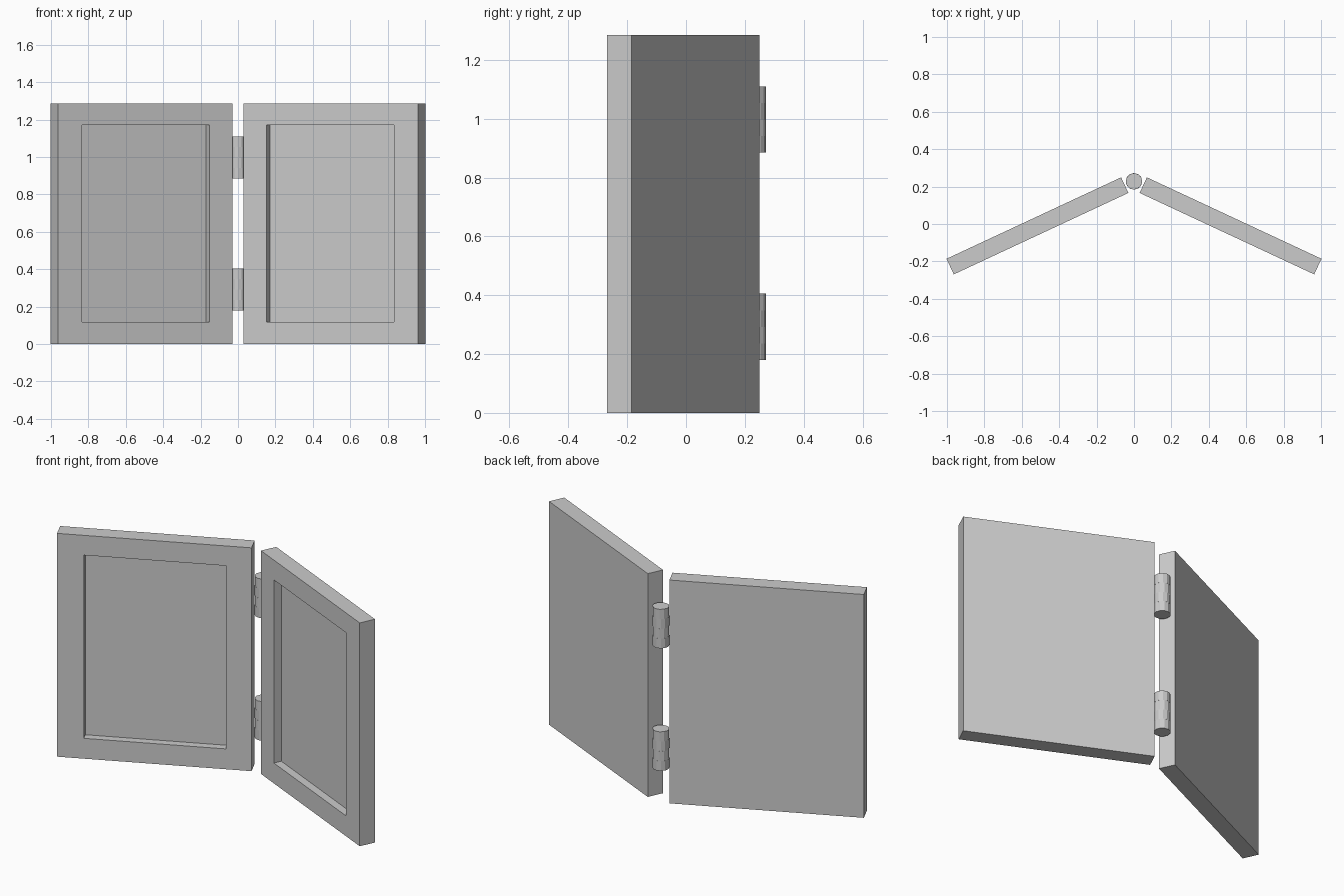
import bpy, bmesh, math
from mathutils import Matrix, Vector

if "Cube" in bpy.data.objects:
    bpy.data.objects.remove(bpy.data.objects["Cube"], do_unlink=True)

GREY = (0.6, 0.6, 0.6, 1)
mat = bpy.data.materials.new("plain grey")
mat.use_nodes = True
mat.diffuse_color = GREY
mat.node_tree.nodes["Principled BSDF"].inputs["Base Color"].default_value = GREY

WIDTH, DEPTH, HEIGHT = 1.03, 0.092, 1.285
SWING = math.radians(25)
PIVOT = Vector((0.03, 0.166, 0))     # front inner bottom corner of the left panel


def finish(bm, name):
    bmesh.ops.recalc_face_normals(bm, faces=bm.faces)
    mesh = bpy.data.meshes.new(name)
    bm.to_mesh(mesh)
    bm.free()
    mesh.materials.append(mat)
    obj = bpy.data.objects.new(name, mesh)
    bpy.context.collection.objects.link(obj)


def panel(name, side):
    """Slab with a recessed field in its front, swung about the inner corner."""
    bm = bmesh.new()
    bmesh.ops.create_cube(bm, size=1)
    bmesh.ops.scale(bm, vec=(WIDTH, DEPTH, HEIGHT), verts=bm.verts)
    bmesh.ops.translate(bm, vec=(WIDTH / 2, DEPTH / 2, HEIGHT / 2), verts=bm.verts)
    front = min(bm.faces, key=lambda f: f.calc_center_median().y)
    # Inset border, then fit the field and sink it
    bmesh.ops.inset_region(bm, faces=[front], thickness=0.1)
    mid = front.calc_center_median()
    for v in front.verts:
        v.co.x = 0.134 if v.co.x < mid.x else 0.888
        v.co.z = 0.117 if v.co.z < mid.z else 1.171
    field = bmesh.ops.extrude_face_region(bm, geom=[front])
    verts = [g for g in field["geom"] if isinstance(g, bmesh.types.BMVert)]
    bmesh.ops.translate(bm, vec=(0, 0.045, 0), verts=verts)
    if front.is_valid:
        bmesh.ops.delete(bm, geom=[front], context='FACES_ONLY')
    bm.transform(Matrix.Translation(PIVOT) @ Matrix.Rotation(-SWING, 4, 'Z'))
    bm.transform(Matrix.Diagonal((side, 1, 1, 1)))
    finish(bm, name)


def hinge(name, base):
    """Four stacked knuckles, turned alternately with the two panels."""
    bm = bmesh.new()
    step = 0.225 / 4
    for i in range(4):
        turn = SWING if i % 2 else -SWING
        place = Matrix.Translation((0, 0.228, base + step * (i + 0.5)))
        bmesh.ops.create_cone(bm, cap_ends=True, segments=12, radius1=0.044,
                              radius2=0.044, depth=step,
                              matrix=place @ Matrix.Rotation(turn, 4, 'Z'))
    finish(bm, name)


panel("left_panel", 1)
panel("right_panel", -1)
hinge("lower_hinge", 0.18)
hinge("upper_hinge", 0.885)
